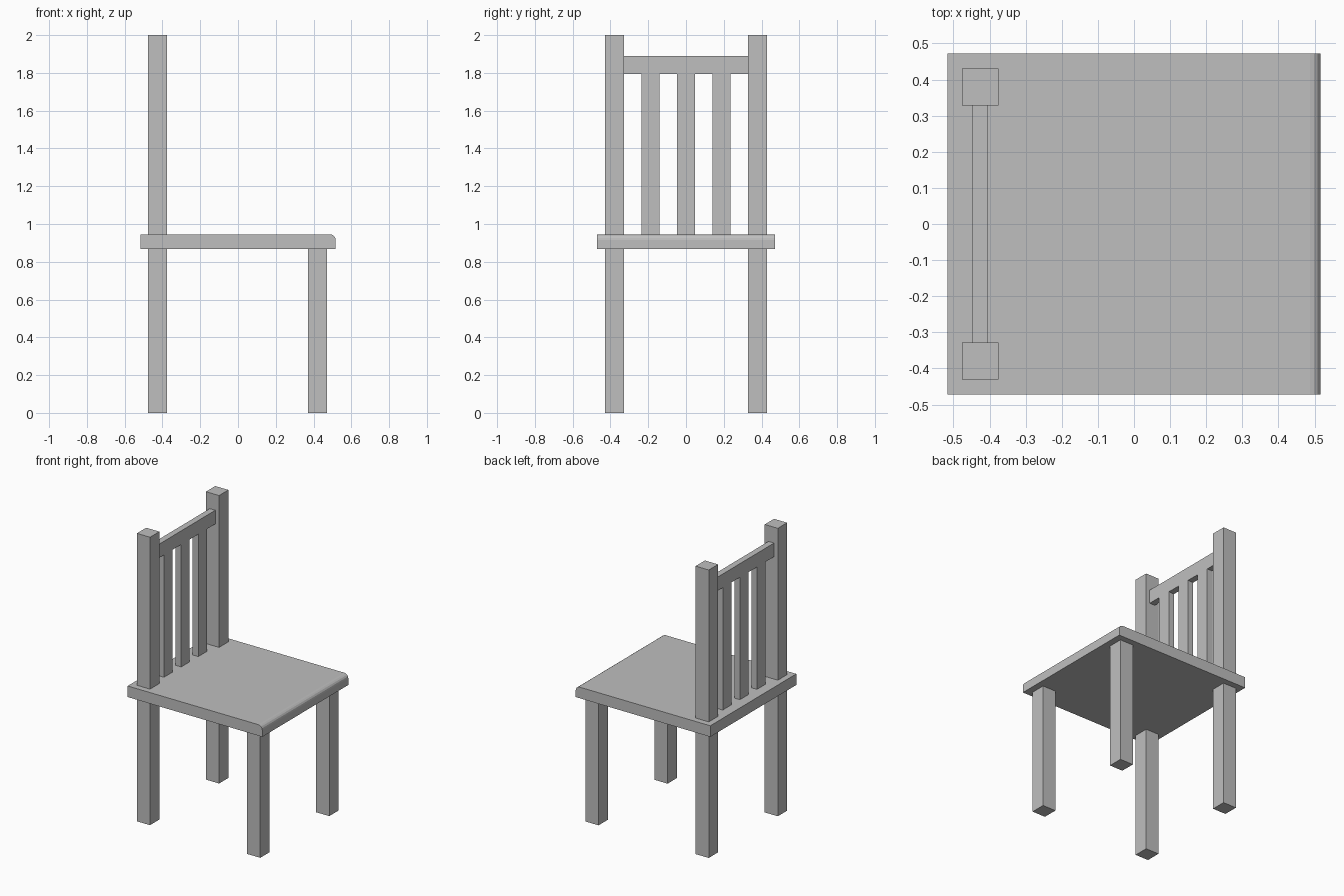
import bpy, bmesh
from math import sin, cos, pi

cube = bpy.data.objects.get("Cube")
if cube:
    bpy.data.objects.remove(cube, do_unlink=True)

# Single grey finish
grey = bpy.data.materials.new("plain_grey")
grey.use_nodes = True
colour = (0.52, 0.52, 0.52, 1)
grey.diffuse_color = colour
grey.node_tree.nodes["Principled BSDF"].inputs["Base Color"].default_value = colour


def extrude_profile(name, profile, y0, y1):
    """Extrude an x-z outline from y0 to y1."""
    bm = bmesh.new()
    face = bm.faces.new([bm.verts.new((x, y0, z)) for x, z in profile])
    result = bmesh.ops.extrude_face_region(bm, geom=[face])
    moved = [v for v in result["geom"] if isinstance(v, bmesh.types.BMVert)]
    bmesh.ops.translate(bm, verts=moved, vec=(0, y1 - y0, 0))
    bmesh.ops.recalc_face_normals(bm, faces=bm.faces)
    mesh = bpy.data.meshes.new(name)
    bm.to_mesh(mesh)
    bm.free()
    mesh.materials.append(grey)
    obj = bpy.data.objects.new(name, mesh)
    bpy.context.collection.objects.link(obj)
    return obj


def box(name, x, y, z):
    outline = [(x[0], z[0]), (x[1], z[0]), (x[1], z[1]), (x[0], z[1])]
    return extrude_profile(name, outline, *y)


SEAT_BOTTOM, SEAT_TOP = 0.868, 0.945
SEAT_BACK, SEAT_FRONT = -0.517, 0.517
BACK_X = (-0.476, -0.375)
FRONT_X = (0.371, 0.472)
PANEL_X = (-0.447, -0.404)
LEG_IN, LEG_OUT = 0.328, 0.43

# Seat slab with a rounded upper lip on the sitting side
radius, steps = 0.03, 4
lip = [(SEAT_FRONT - radius + radius * cos(a), SEAT_TOP - radius + radius * sin(a))
       for a in (i * pi / 2 / steps for i in range(steps + 1))]
extrude_profile("seat", [(SEAT_BACK, SEAT_BOTTOM), (SEAT_FRONT, SEAT_BOTTOM)]
                + lip + [(SEAT_BACK, SEAT_TOP)], -0.472, 0.472)

# Legs and back posts on both sides
for side, label in ((-1, "right"), (1, "left")):
    span = sorted((side * LEG_IN, side * LEG_OUT))
    box("short_leg_" + label, FRONT_X, span, (0, SEAT_BOTTOM))
    box("back_leg_" + label, BACK_X, span, (0, SEAT_BOTTOM))
    box("back_post_" + label, BACK_X, span, (SEAT_TOP, 2))

# Top rail and the three slats below it
RAIL_BOTTOM, RAIL_TOP = 1.795, 1.89
box("top_rail", PANEL_X, (-LEG_IN, LEG_IN), (RAIL_BOTTOM, RAIL_TOP))
for i in (-1, 0, 1):
    mid = 0.188 * i
    box("back_slat", PANEL_X, (mid - 0.047, mid + 0.047), (SEAT_TOP, RAIL_BOTTOM))
